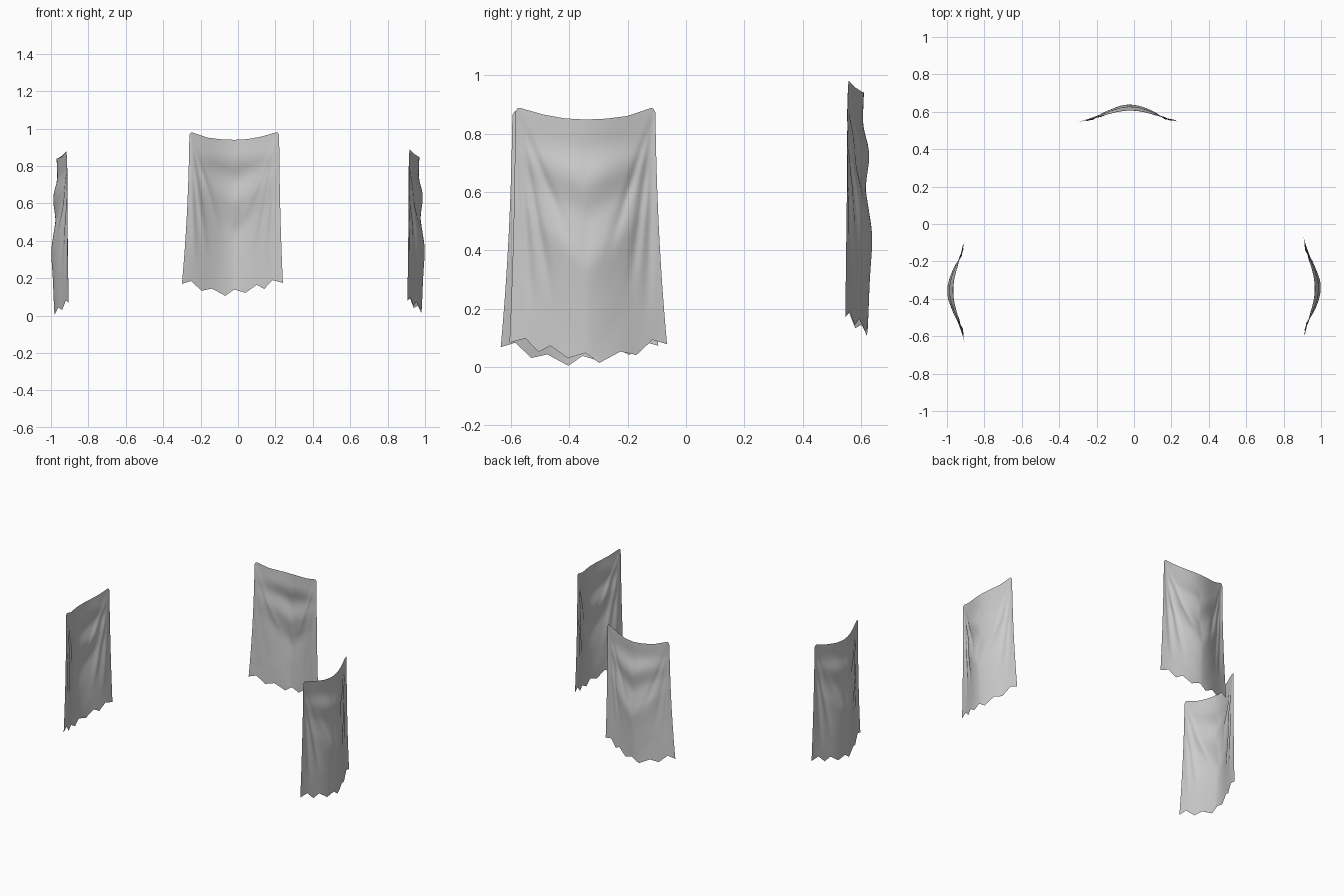
import bpy, bmesh, math

if "Cube" in bpy.data.objects:
    bpy.data.objects.remove(bpy.data.objects["Cube"])

COLS, ROWS = 60, 60


def interp(points, x):
    """Linear lookup through (x, value) pairs."""
    for (a, p), (b, q) in zip(points, points[1:]):
        if x <= b:
            return p + (q - p) * max(0.0, (x - a) / (b - a))
    return points[-1][1]


def smooth_interp(points, x):
    return sum(interp(points, x + k * 0.015) for k in range(-2, 3)) / 5


# Ragged hem: sideways position, height
HEM = [(-.27, .17), (-.22, .185), (-.165, .133), (-.11, .145), (-.038, .106),
       (.01, .14), (.07, .122), (.13, .165), (.17, .143), (.215, .19), (.27, .175)]
# Sagging top edge: fraction across, height
TOP = [(0, .965), (.02, .981), (.06, .975), (.2, .952), (.35, .943),
       (.5, .94), (.65, .944), (.8, .957), (.94, .976), (.98, .982), (1, .965)]
# Outward depth down the middle, with swags: drop below the top, depth
SWAG = [(0, .61), (.11, .605), (.21, .631), (.33, .614), (.50, .640),
        (.64, .630), (.84, .622)]
# Pulled folds from each top corner: corner side, end u, end z, strength
FOLDS = [(-1, -.06, .45, .007), (-1, -.14, .33, .009), (-1, -.20, .25, .007),
         (1, .05, .50, .007), (1, .12, .30, .009), (1, .19, .25, .008)]


def fold_depth(u, z):
    total = 0
    for side, eu, ez, amp in FOLDS:
        cu, cz = side * .235 + .01, .97
        dx, dz = eu - cu, ez - cz
        length = math.hypot(dx, dz)
        along = ((u - cu) * dx + (z - cz) * dz) / length ** 2
        across = ((u - cu) * dz - (z - cz) * dx) / length
        if 0 < along < 1:
            width = .007 + .012 * along
            total += amp * math.sin(math.pi * along) * math.exp(-(across / width) ** 2)
    return total


def cloth_point(s, v):
    # Columns follow the hem corners so the points stay crisp
    seg = s * (len(HEM) - 1)
    k = min(int(seg), len(HEM) - 2)
    f = seg - k
    hem_u = HEM[k][0] + (HEM[k + 1][0] - HEM[k][0]) * f
    hem_z = HEM[k][1] + (HEM[k + 1][1] - HEM[k][1]) * f
    frac = (hem_u + .27) / .54
    z = interp(TOP, frac) * (1 - v) + hem_z * v
    # Sides flare gently toward the hem
    flare = .3 * v + .7 * v ** 2.2
    u = (-.23 + .48 * frac) * (1 - flare) + hem_u * flare
    t = abs(2 * frac - 1)
    edge = .556 - .01 * v
    bulge = .4 * (1 - t * t) + .3 * (1 + math.cos(math.pi * t))
    drop = (.94 - z) / (1 - .45 * t)
    w = edge + (smooth_interp(SWAG, drop) - edge) * bulge
    return u, w - fold_depth(u, z), z


# Shared cloth sheet
bm = bmesh.new()
grid = [[bm.verts.new(cloth_point(i / COLS, j / ROWS)) for i in range(COLS + 1)]
        for j in range(ROWS + 1)]
for j in range(ROWS):
    for i in range(COLS):
        face = bm.faces.new((grid[j][i], grid[j + 1][i],
                             grid[j + 1][i + 1], grid[j][i + 1]))
        face.smooth = True
mesh = bpy.data.meshes.new("hanging_cloth")
bm.to_mesh(mesh)
bm.free()

grey = bpy.data.materials.new("pale grey cloth")
grey.diffuse_color = (.6, .6, .6, 1)
grey.use_nodes = True
grey.node_tree.nodes["Principled BSDF"].inputs["Base Color"].default_value = grey.diffuse_color
mesh.materials.append(grey)

# Three hangings, each bulging outward
for name, loc, turn in (("back_hanging", (-.03, 0, 0), 0),
                        ("right_hanging", (.36, -.335, -.092), -90),
                        ("left_hanging", (-.36, -.365, -.102), 90)):
    ob = bpy.data.objects.new(name, mesh)
    ob.location = loc
    ob.rotation_euler.z = math.radians(turn)
    bpy.context.collection.objects.link(ob)
